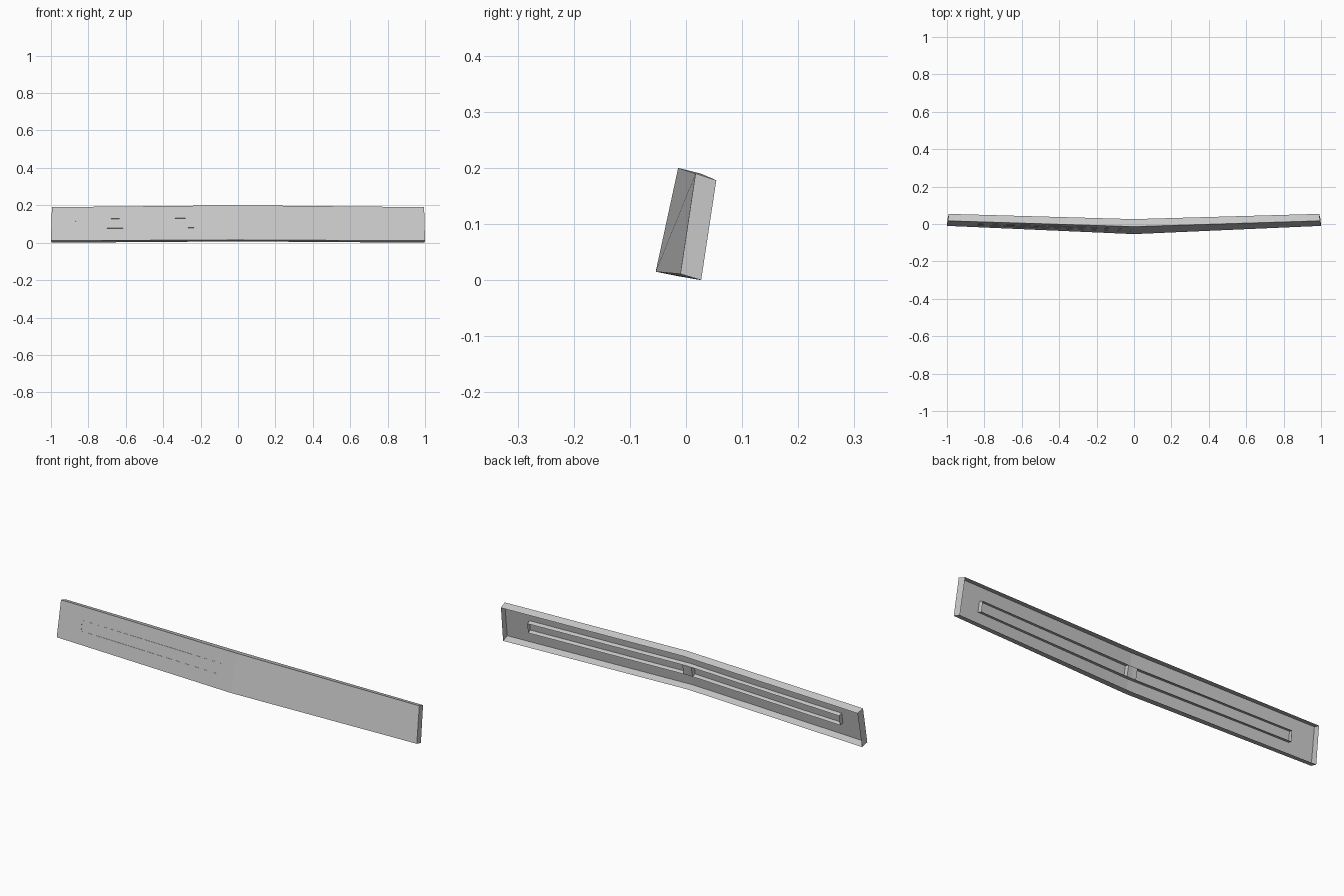
import bpy, bmesh
from mathutils import Vector

if "Cube" in bpy.data.objects:
    bpy.data.objects.remove(bpy.data.objects["Cube"])

# Corner positions of the tilted bar: key (end, top, back)
C = {
    (0, 0, 0): (0, -0.054, 0.015), (0, 1, 0): (0, -0.014, 0.200),
    (0, 0, 1): (0, -0.014, 0.007), (0, 1, 1): (0, 0.026, 0.190),
    (1, 0, 0): (1.0, -0.010, 0.011), (1, 1, 0): (0.995, 0.017, 0.190),
    (1, 0, 1): (0.997, 0.027, 0.000), (1, 1, 1): (0.990, 0.054, 0.178),
}


def point(s, t, d):
    """Position in the bar: s along (-1..1), t up (0..1), d depth (0..1)."""
    a = abs(s)
    p = Vector((0, 0, 0))
    for (i, j, k), co in C.items():
        w = (a if i else 1 - a) * (t if j else 1 - t) * (d if k else 1 - d)
        p += Vector(co) * w
    if s < 0:
        p.x = -p.x
    return p


def build(name, quads):
    bm = bmesh.new()
    for q in quads:
        bm.faces.new([bm.verts.new(point(*c)) for c in q])
    bmesh.ops.remove_doubles(bm, verts=bm.verts, dist=1e-5)
    bmesh.ops.recalc_face_normals(bm, faces=bm.faces)
    me = bpy.data.meshes.new(name)
    bm.to_mesh(me)
    bm.free()
    ob = bpy.data.objects.new(name, me)
    bpy.context.collection.objects.link(ob)
    return ob


def walls(stations, t0, t1, d0, d1):
    """Upper and lower walls along the stations plus the two end caps."""
    quads = []
    for a, b in zip(stations, stations[1:]):
        for t in (t0, t1):
            quads.append([(a, t, d0), (b, t, d0), (b, t, d1), (a, t, d1)])
    for s in (stations[0], stations[-1]):
        quads.append([(s, t0, d0), (s, t1, d0), (s, t1, d1), (s, t0, d1)])
    return quads


def panel(stations, t0, t1, d):
    return [[(a, t0, d), (b, t0, d), (b, t1, d), (a, t1, d)]
            for a, b in zip(stations, stations[1:])]


# Open-backed outer shell: folded front panel and its rim
build("bar_shell", panel((-1, 0, 1), 0, 1, 0) + walls((-1, 0, 1), 0, 1, 0, 1))

# Stiffening frame standing on the inside of the front panel
T0, T1, DEPTH = 0.36, 0.64, 0.55
build("inner_frame", walls((-0.87, 0, 0.87), T0, T1, 0, DEPTH))

# Centre block joining the two long rails
block = (-0.025, 0, 0.025)
build("centre_block", walls(block, T0, T1, 0, DEPTH) + panel(block, T0, T1, DEPTH))
